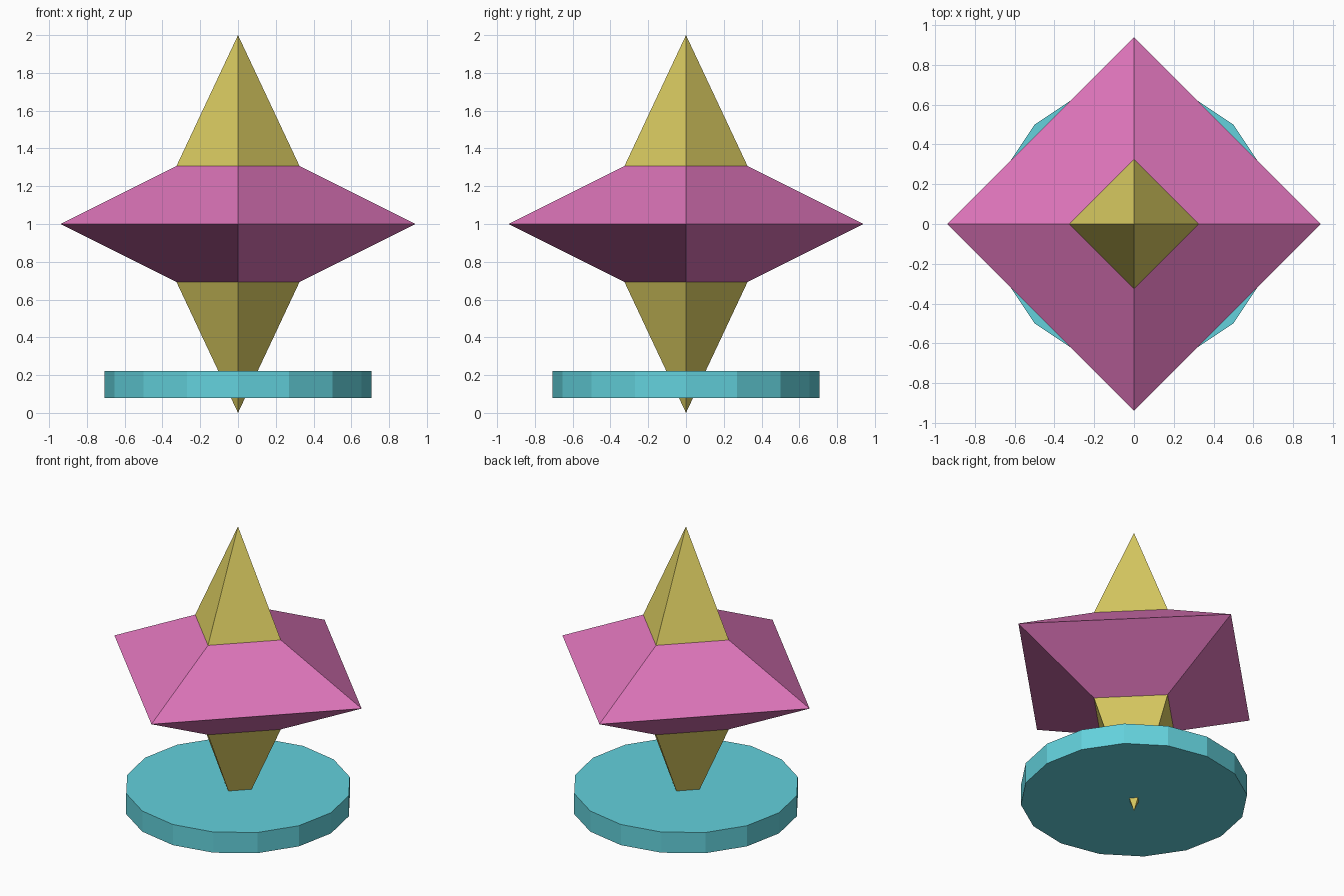
import bpy
import bmesh
from math import cos, sin, pi

if "Cube" in bpy.data.objects:
    bpy.data.objects.remove(bpy.data.objects["Cube"], do_unlink=True)


def material(name, rgb):
    mat = bpy.data.materials.new(name)
    mat.use_nodes = True
    mat.diffuse_color = (*rgb, 1)
    mat.node_tree.nodes["Principled BSDF"].inputs["Base Color"].default_value = (*rgb, 1)
    return mat


def add_object(name, bm, mat):
    bmesh.ops.recalc_face_normals(bm, faces=bm.faces)
    mesh = bpy.data.meshes.new(name)
    bm.to_mesh(mesh)
    bm.free()
    mesh.materials.append(mat)
    obj = bpy.data.objects.new(name, mesh)
    bpy.context.collection.objects.link(obj)
    return obj


def double_pyramid(name, radius, half_height, centre_z, mat):
    """Four-sided double pyramid with corners on the x and y axes."""
    bm = bmesh.new()
    ring = [bm.verts.new((radius * cos(i * pi / 2), radius * sin(i * pi / 2), centre_z))
            for i in range(4)]
    for side in (1, -1):
        tip = bm.verts.new((0, 0, centre_z + side * half_height))
        for i in range(4):
            bm.faces.new((ring[i], ring[(i + 1) % 4], tip))
    return add_object(name, bm, mat)


def disc(name, radius, z_low, z_high, sides, mat):
    """Flat-sided disc with a corner on the x axis."""
    bm = bmesh.new()
    ring = [bm.verts.new((radius * cos(2 * pi * i / sides), radius * sin(2 * pi * i / sides), z_low))
            for i in range(sides)]
    base = bm.faces.new(ring)
    top = bmesh.ops.extrude_face_region(bm, geom=[base], use_keep_orig=True)
    moved = [v for v in top["geom"] if isinstance(v, bmesh.types.BMVert)]
    bmesh.ops.translate(bm, verts=moved, vec=(0, 0, z_high - z_low))
    return add_object(name, bm, mat)


yellow = material("yellow", (0.70, 0.60, 0.12))
pink = material("pink", (0.72, 0.175, 0.485))
teal = material("teal", (0.125, 0.64, 0.715))

# Tall spindle, wide crystal around its middle, disc near its foot
double_pyramid("tall_spindle", 0.47, 1.0, 1.0, yellow)
double_pyramid("wide_crystal", 0.94, 0.47, 1.0, pink)
disc("base_disc", 0.707, 0.08, 0.222, 16, teal)
